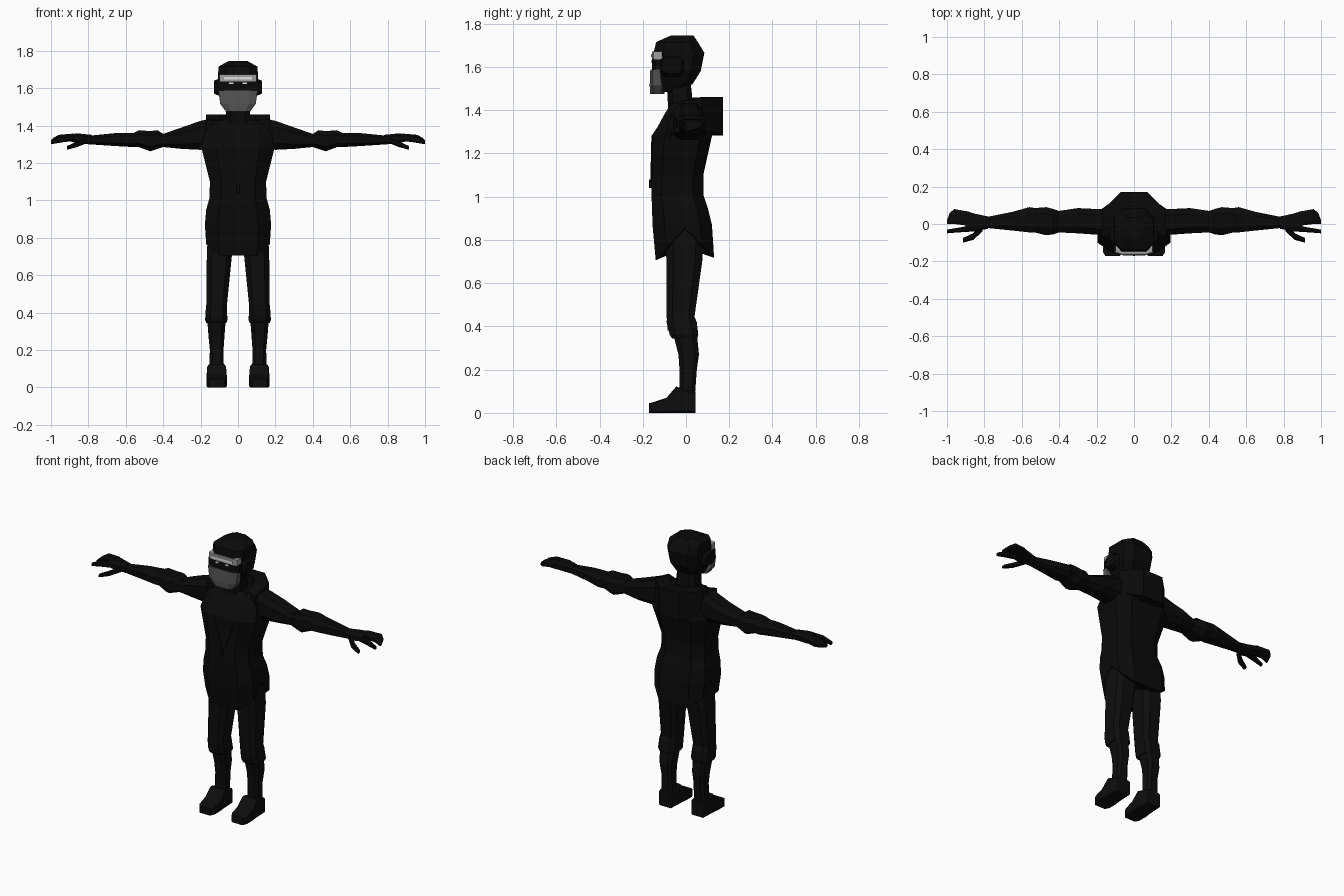
import bpy, bmesh
from math import sin, cos, pi

cube = bpy.data.objects.get("Cube")
if cube:
    bpy.data.objects.remove(cube)


def material(name, value):
    mat = bpy.data.materials.new(name)
    mat.use_nodes = True
    mat.diffuse_color = (value, value, value, 1)
    mat.node_tree.nodes["Principled BSDF"].inputs["Base Color"].default_value = mat.diffuse_color
    return mat


BLACK = material("black cloth", .003)
CHARCOAL = material("charcoal trousers", .004)
GREY = material("grey mask", .09)
LIGHT = material("light grey band", .35)
WHITE = material("white trim", .75)


def outline(a_low, a_high, b_low, b_high, corner):
    """Chamfered box outline with a midpoint on two opposite sides."""
    side = [(corner, -1), (1, -corner), (1, 0), (1, corner), (corner, 1)]
    shape = side + [(-u, -v) for u, v in side]
    a_mid, b_mid = (a_low + a_high) / 2, (b_low + b_high) / 2
    return [(a_mid + u * (a_high - a_mid), b_mid + v * (b_high - b_mid)) for u, v in shape]


def level(z, width, front, back, x=0, corner=.6):
    """Horizontal section, centred on x."""
    return [(a, b, z) for a, b in outline(x - width / 2, x + width / 2, front, back, corner)]


def across(x, front, back, low, high, corner=.55):
    """Section of a part that runs sideways."""
    return [(x, a, b) for a, b in outline(front, back, low, high, corner)]


def upright(y, width, high, x, corner=.85):
    """Section of a part that runs forward along the ground."""
    return [(a, y, b) for a, b in outline(x - width / 2, x + width / 2, 0, high, corner)]


def loft(name, mat, *rings, mirror=False):
    """Flat shaded skin over the rings, closed by a fan at each end."""
    bm = bmesh.new()
    rows = [[bm.verts.new(p) for p in ring] for ring in rings]
    count = len(rows[0])
    for lower, upper in zip(rows, rows[1:]):
        for i in range(count):
            j = (i + 1) % count
            bm.faces.new((lower[i], lower[j], upper[j], upper[i]))
    for row in (rows[0], rows[-1]):
        centre = bm.verts.new([sum(v.co[k] for v in row) / count for k in range(3)])
        for i in range(count):
            bm.faces.new((row[i], row[(i + 1) % count], centre))
    bmesh.ops.recalc_face_normals(bm, faces=bm.faces)
    mesh = bpy.data.meshes.new(name)
    bm.to_mesh(mesh)
    bm.free()
    mesh.materials.append(mat)
    part = bpy.data.objects.new(name, mesh)
    bpy.context.collection.objects.link(part)
    if mirror:
        part.modifiers.new("Mirror", 'MIRROR').use_mirror_merge = False


# coat, its hem rising to a notch at each side
hem = [(x, y, .86 - abs(y) * 1.1)
       for x, y, z in level(z=.7, width=.34, front=-.14, back=.13)]
loft("coat", BLACK, hem,
     level(z=.87, width=.354, front=-.155, back=.12),
     level(z=.95, width=.34, front=-.157, back=.1),
     level(z=1.01, width=.306, front=-.16, back=.08),
     level(z=1.1, width=.3, front=-.158, back=.08),
     level(z=1.28, width=.39, front=-.155, back=.12),
     level(z=1.38, width=.35, front=-.1, back=.1),
     level(z=1.43, width=.2, front=-.07, back=.05))


# hood lying on the shoulders, following an octagon round the neck
def hood_section(angle, inner=.1, outer=.185):
    c, s = cos(angle), sin(angle)
    low, high = 1.33 - .05 * s, 1.42 + .04 * min(1, s + .6)
    return [(c * inner, s * inner, low), (c * outer, s * outer, low),
            (c * outer, s * outer, high), (c * inner, s * inner, high)]


loft("hood", BLACK, *[hood_section(pi * (step / 4 - 1 / 8)) for step in range(6)])

# lapels and zip pull
loft("lapel", BLACK,
     level(x=.095, z=1.43, width=.025, front=-.06, back=-.05),
     level(x=.075, z=1.28, width=.025, front=-.16, back=-.15),
     level(x=.01, z=1.08, width=.02, front=-.165, back=-.155), mirror=True)
loft("zip_pull", BLACK, *[level(z=z, width=.016, front=-.17, back=-.15) for z in (1.04, 1.08)])

# neck and head
loft("neck", BLACK,
     level(z=1.36, width=.14, front=-.08, back=.04),
     level(z=1.54, width=.12, front=-.09, back=.02))
loft("head", BLACK,
     level(z=1.485, width=.11, front=-.145, back=-.05),
     level(z=1.52, width=.15, front=-.15, back=.03),
     level(z=1.58, width=.2, front=-.15, back=.068),
     level(z=1.665, width=.214, front=-.15, back=.085),
     level(z=1.715, width=.208, front=-.138, back=.055),
     level(z=1.745, width=.1, front=-.07, back=.035))
loft("ear_guard", BLACK,
     across(x=.08, front=-.13, back=0, low=1.55, high=1.66),
     across(x=.127, front=-.11, back=-.02, low=1.57, high=1.64), mirror=True)

# face mask, visor and brow band
loft("face_mask", GREY,
     level(z=1.475, width=.13, front=-.166, back=-.1),
     level(z=1.515, width=.19, front=-.168, back=-.1),
     level(z=1.588, width=.21, front=-.165, back=-.11))
loft("visor", BLACK, *[level(z=z, width=.22, front=-.157, back=-.08) for z in (1.588, 1.635)])
loft("brow_band", LIGHT,
     *[level(z=z, width=.2, front=-.158, back=-.1, corner=.75) for z in (1.635, 1.672)])
loft("brow_stripe", WHITE,
     *[level(z=z, width=.15, front=-.163, back=-.155, corner=.9) for z in (1.645, 1.66)])
loft("visor_mark", WHITE,
     *[level(x=.035, z=z, width=.024, front=-.162, back=-.155, corner=.9) for z in (1.621, 1.63)],
     mirror=True)

# sleeves, gathered at the elbow
loft("sleeve", BLACK,
     across(x=.13, front=-.06, back=.08, low=1.28, high=1.44),
     across(x=.2, front=-.057, back=.08, low=1.27, high=1.425),
     across(x=.3, front=-.05, back=.085, low=1.275, high=1.39),
     across(x=.4, front=-.045, back=.07, low=1.285, high=1.355),
     across(x=.43, front=-.055, back=.08, low=1.275, high=1.375),
     across(x=.47, front=-.06, back=.09, low=1.262, high=1.37),
     across(x=.53, front=-.045, back=.085, low=1.285, high=1.375),
     across(x=.56, front=-.045, back=.09, low=1.285, high=1.36),
     across(x=.65, front=-.035, back=.065, low=1.29, high=1.36),
     across(x=.8, front=-.02, back=.035, low=1.3, high=1.345), mirror=True)

# hands: palm, fanned fingers, forefinger and thumb
loft("palm", BLACK,
     across(x=.78, front=-.025, back=.04, low=1.3, high=1.35),
     across(x=.85, front=-.04, back=.055, low=1.305, high=1.357),
     across(x=.9, front=-.035, back=.07, low=1.315, high=1.355), mirror=True)
loft("fingers", BLACK,
     across(x=.88, front=-.01, back=.065, low=1.32, high=1.357),
     across(x=.96, front=0, back=.08, low=1.315, high=1.35),
     across(x=.985, front=0, back=.06, low=1.31, high=1.335),
     across(x=1, front=0, back=.02, low=1.303, high=1.32), mirror=True)
loft("forefinger", BLACK,
     across(x=.86, front=-.04, back=-.005, low=1.32, high=1.35),
     across(x=.94, front=-.045, back=-.02, low=1.31, high=1.345),
     across(x=1, front=-.05, back=-.03, low=1.3, high=1.32), mirror=True)
loft("thumb", BLACK,
     across(x=.81, front=-.04, back=0, low=1.305, high=1.335),
     across(x=.86, front=-.085, back=-.05, low=1.285, high=1.315),
     across(x=.915, front=-.1, back=-.075, low=1.27, high=1.29), mirror=True)

# trousers, knee cuffs, shins and shoes
loft("trouser_leg", CHARCOAL,
     level(x=.115, z=.38, width=.106, front=-.085, back=.04),
     level(x=.113, z=.45, width=.11, front=-.09, back=.04),
     level(x=.1, z=.7, width=.134, front=-.09, back=.075),
     level(x=.08, z=.85, width=.16, front=-.1, back=.085), mirror=True)
loft("knee_cuff", CHARCOAL,
     level(x=.116, z=.345, width=.108, front=-.065, back=.05),
     level(x=.116, z=.36, width=.12, front=-.075, back=.057),
     level(x=.116, z=.42, width=.112, front=-.09, back=.05),
     level(x=.114, z=.455, width=.108, front=-.085, back=.035), mirror=True)
loft("shin", CHARCOAL,
     level(x=.115, z=.06, width=.08, front=-.03, back=.04),
     level(x=.114, z=.2, width=.073, front=-.03, back=.05),
     level(x=.115, z=.27, width=.085, front=-.035, back=.06),
     level(x=.115, z=.37, width=.1, front=-.06, back=.05), mirror=True)
loft("shoe", CHARCOAL,
     upright(y=.045, x=.114, width=.09, high=.095),
     upright(y=-.045, x=.114, width=.1, high=.122),
     upright(y=-.09, x=.114, width=.108, high=.07),
     upright(y=-.15, x=.114, width=.104, high=.05),
     upright(y=-.17, x=.114, width=.08, high=.045), mirror=True)
